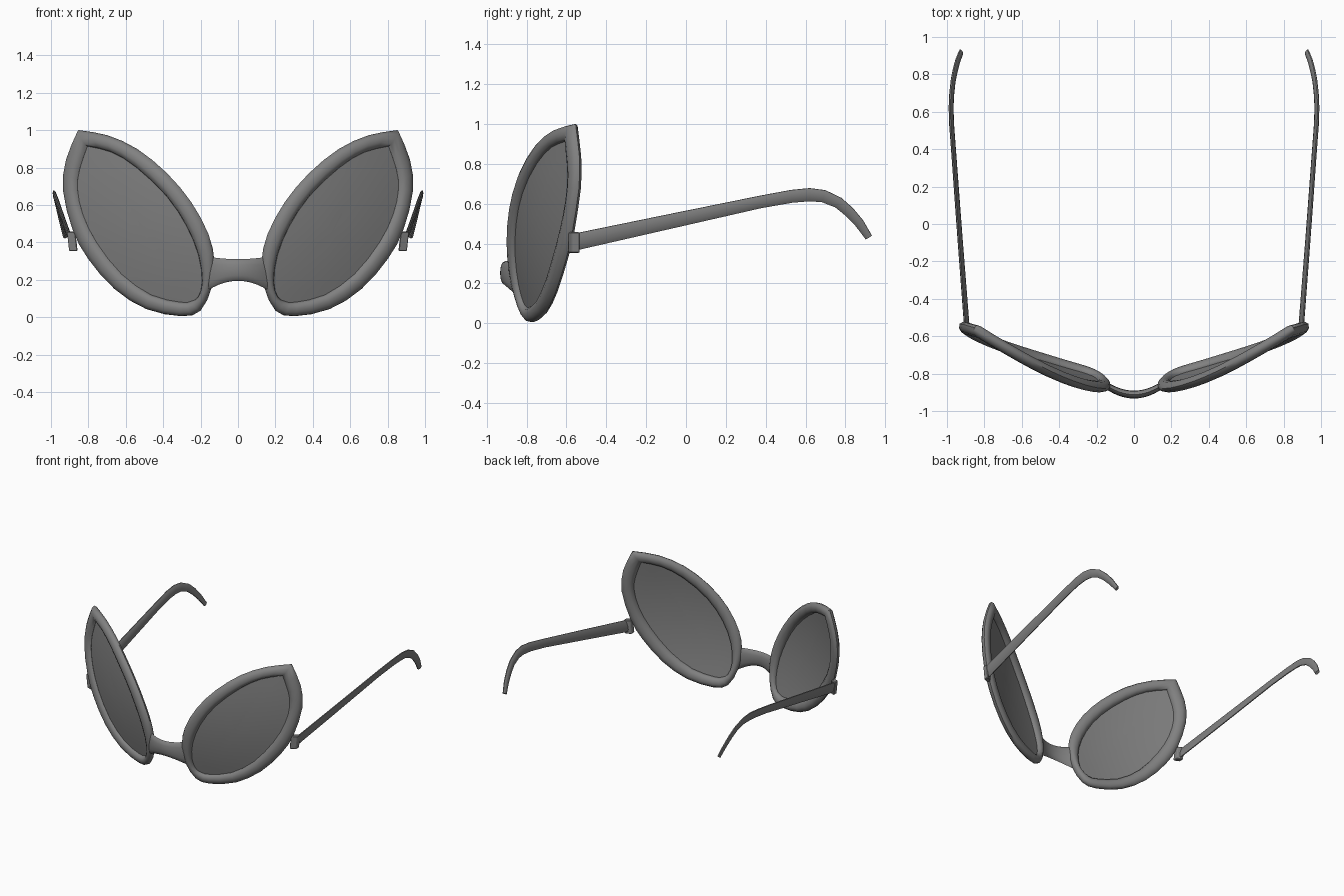
import bpy, bmesh, math
from mathutils import Vector

if "Cube" in bpy.data.objects:
    bpy.data.objects.remove(bpy.data.objects["Cube"], do_unlink=True)


def make_mat(name, c, alpha=1.0):
    m = bpy.data.materials.new(name)
    m.use_nodes = True
    m.diffuse_color = (c, c, c, alpha)
    bsdf = m.node_tree.nodes["Principled BSDF"]
    bsdf.inputs["Base Color"].default_value = (c, c, c, 1)
    bsdf.inputs["Alpha"].default_value = alpha
    return m


FRAME = make_mat("frame grey", 0.22)
LENS = make_mat("lens grey", 0.21, 0.9)


def finish(name, bm, mat, mirror=True, angle=40):
    bmesh.ops.recalc_face_normals(bm, faces=bm.faces)
    me = bpy.data.meshes.new(name)
    bm.to_mesh(me)
    bm.free()
    me.materials.append(mat)
    ob = bpy.data.objects.new(name, me)
    bpy.context.collection.objects.link(ob)
    bpy.ops.object.select_all(action='DESELECT')
    ob.select_set(True)
    bpy.context.view_layer.objects.active = ob
    bpy.ops.object.shade_smooth_by_angle(angle=math.radians(angle))
    if mirror:
        mod = ob.modifiers.new("mirror", 'MIRROR')
        mod.use_mirror_merge = False
    return ob


def loft(rings, closed=False):
    """Skin rings of points; cap the ends when the path is open."""
    bm = bmesh.new()
    vs = [[bm.verts.new(p) for p in r] for r in rings]
    n = len(vs[0])
    for i in range(len(vs) if closed else len(vs) - 1):
        a, b = vs[i], vs[(i + 1) % len(vs)]
        for j in range(n):
            k = (j + 1) % n
            bm.faces.new((a[j], a[k], b[k], b[j]))
    if not closed:
        bm.faces.new(vs[0])
        bm.faces.new(vs[-1])
    return bm


def ellipse(c, a, b, n=10):
    """Ring around c with half-axis vectors a and b."""
    return [c + a * math.cos(t) + b * math.sin(t)
            for t in (2 * math.pi * j / n for j in range(n))]


# Gently domed surface that the lenses and rims lie on
def dome(x, z):
    u, v = x - 0.5, z - 0.45
    return Vector((x, -0.772 + .42 * u + .30 * u * u - .0685 * v + .231 * v * v, z))


def dome_normal(x, z):
    u, v = x - 0.5, z - 0.45
    return Vector((-.42 - .6 * u, 1, .0685 - .462 * v)).normalized()


def smooth_loop(pts, steps=2):
    """Resample a loop that keeps its first point as a sharp tip."""
    p = [Vector(q) for q in pts] + [Vector(pts[0])]
    out = []
    for i in range(len(p) - 1):
        a, b = p[i], p[i + 1]
        ta = (b - p[i - 1]) / 2 if i else b - a
        tb = (p[i + 2] - a) / 2 if i + 2 < len(p) else b - a
        for s in range(steps):
            t = s / steps
            out.append(a * (2*t**3 - 3*t*t + 1) + ta * (t**3 - 2*t*t + t)
                       + b * (3*t*t - 2*t**3) + tb * (t**3 - t*t))
    return out


# Rim outlines as (x, z), starting at the pointed upper corner
outer = smooth_loop([(.853, 1.0), (.70, .973), (.54, .90), (.38, .77), (.25, .615),
                     (.158, .444), (.126, .30), (.14, .16), (.20, .035), (.302, .005),
                     (.49, .043), (.66, .15), (.80, .31), (.88, .46), (.933, .674),
                     (.917, .845)])
inner = smooth_loop([(.805, .914), (.676, .882), (.543, .80), (.382, .647), (.275, .487),
                     (.211, .33), (.192, .19), (.212, .11), (.25, .085), (.307, .08),
                     (.4625, .118), (.623, .23), (.757, .40), (.83, .55), (.858, .684),
                     (.847, .79)])

# Rims: rounded section swept round the outline
rings = []
for o, i in zip(outer, inner):
    m = (o + i) / 2
    mid = dome(*m)
    rings.append(ellipse(mid, dome(*o) - mid, dome_normal(*m) * .03))
finish("rims", loft(rings, closed=True), FRAME, angle=50)

# Lenses: concentric rings shrinking to the middle
bm = bmesh.new()
centre = Vector((.50, .45))
edge = [i.lerp(o, .15) for i, o in zip(inner, outer)]
n = len(edge)
loops = [[bm.verts.new(dome(*centre.lerp(e, k / 5))) for e in edge] for k in range(1, 6)]
hub = bm.verts.new(dome(*centre))
for j in range(n):
    k = (j + 1) % n
    bm.faces.new((hub, loops[0][j], loops[0][k]))
    for a, b in zip(loops, loops[1:]):
        bm.faces.new((a[j], b[j], b[k], a[k]))
finish("lenses", bm, LENS)

# Nose bridge: waisted bar bowed towards the front
rings = []
for s in range(-6, 7):
    x = s * .16 / 6
    q = (x / .14) ** 2
    rings.append(ellipse(Vector((x, -.912 + .044 * q, .252 - .014 * q)),
                         Vector((0, .021, 0)), Vector((0, 0, .058 + .024 * q)), 12))
finish("nose_bridge", loft(rings), FRAME, mirror=False)

# Hinge blocks
bm = bmesh.new()
bmesh.ops.create_cube(bm, size=1)
for v in bm.verts:
    lean = .012 * v.co.z
    v.co = Vector((.886 + v.co.x * .045 + lean, -.562 + v.co.y * .04 + v.co.x * .02,
                   .405 + v.co.z * .105))
bmesh.ops.bevel(bm, geom=bm.edges[:], offset=.005, segments=1, affect='EDGES')
finish("hinges", bm, FRAME, angle=30)

# Temples: thin leaning arms with hooked ends; x, y, z, half height
path = [(.893, -.56, .407, .045), (.93, -.08, .511, .039), (.963, .37, .608, .033),
        (.975, .53, .637, .034), (.978, .62, .645, .035), (.975, .69, .638, .033),
        (.967, .765, .605, .030), (.956, .82, .558, .028), (.943, .87, .502, .025),
        (.925, .917, .431, .019)]
rings = []
for i, (x, y, z, h) in enumerate(path):
    a, b = path[max(i - 1, 0)], path[min(i + 1, len(path) - 1)]
    t = Vector((b[0] - a[0], b[1] - a[1], b[2] - a[2])).normalized()
    side = t.cross(Vector((.22, -t.z, t.y))).normalized()
    up = side.cross(t).normalized()
    rings.append(ellipse(Vector((x, y, z)), side * .011, up * h))
finish("temples", loft(rings), FRAME)
